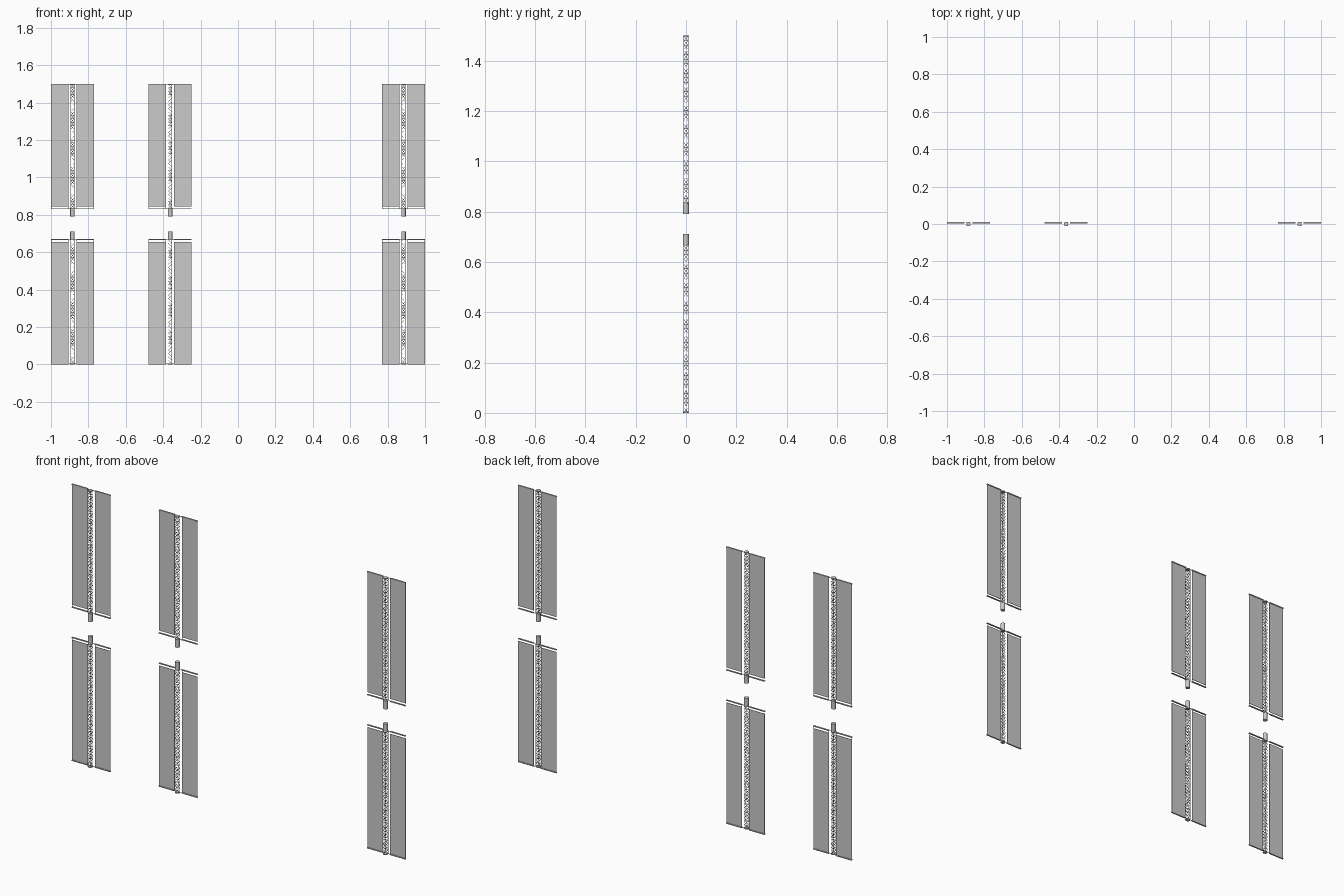
import bpy, math
from mathutils import Vector

if "Cube" in bpy.data.objects:
    bpy.data.objects.remove(bpy.data.objects["Cube"])

HALF, GAP = 0.115, 0.022          # wing half width, half gap beside the mast
LENGTH = 0.71                     # root of canister to tip bar
BAR_Y = 0.008
MAST_Z0, MAST_Z1, BAYS, R = 0.045, 0.707, 36, 0.009


def box(name, x0, x1, y0, y1, z0, z1):
    bpy.ops.mesh.primitive_cube_add(size=1)
    ob = bpy.context.object
    ob.name = name
    ob.location = ((x0 + x1) / 2, (y0 + y1) / 2, (z0 + z1) / 2)
    ob.scale = (x1 - x0, y1 - y0, z1 - z0)
    bpy.ops.object.transform_apply(location=True, scale=True)
    return ob


def cylinder(name, r, z0, z1):
    bpy.ops.mesh.primitive_cylinder_add(vertices=16, radius=r, depth=z1 - z0,
                                        location=(0, 0, (z0 + z1) / 2))
    ob = bpy.context.object
    ob.name = name
    bpy.ops.object.transform_apply(location=True)
    bpy.ops.object.shade_smooth_by_angle()
    return ob


def wires(name, paths, radius):
    cu = bpy.data.curves.new(name, 'CURVE')
    cu.dimensions = '3D'
    cu.bevel_depth = radius
    cu.bevel_resolution = 0
    for pts, closed in paths:
        sp = cu.splines.new('POLY')
        sp.points.add(len(pts) - 1)
        for p, co in zip(sp.points, pts):
            p.co = (*co, 1)
        sp.use_cyclic_u = closed
    ob = bpy.data.objects.new(name, cu)
    bpy.context.collection.objects.link(ob)
    bpy.ops.object.select_all(action='DESELECT')
    ob.select_set(True)
    bpy.context.view_layer.objects.active = ob
    bpy.ops.object.convert(target='MESH')
    return bpy.context.object


parts = []

# Deployment canister and tip cap
parts.append(cylinder("mast_canister", 0.012, 0, 0.045))
parts.append(cylinder("mast_tip_cap", 0.012, 0.705, LENGTH))

# Blankets with their root and tip bars, one set each side
for side, s in (("left", -1), ("right", 1)):
    x0, x1 = sorted((s * GAP, s * HALF))
    parts.append(box(f"{side}_blanket", x0, x1, BAR_Y - 0.001, BAR_Y + 0.001, 0.055, 0.706))
    parts.append(box(f"{side}_root_bar", x0, x1, 0.004, 0.012, 0.040, 0.044))
    parts.append(box(f"{side}_tip_bar", x0, x1, 0.004, 0.012, 0.705, LENGTH))
    # Tension wires from root bar to blanket
    parts.append(wires(f"{side}_tension_wires",
                       [([(x, BAR_Y, 0.043), (x, BAR_Y, 0.057)], False)
                        for x in (x0 + 0.001, x1 - 0.001)], 0.0007))

# Thin struts joining the bars to the mast
for name, z in (("root_strut", 0.042), ("tip_strut", 0.7075)):
    parts.append(box(name, -GAP, GAP, 0.007, 0.009, z - 0.001, z + 0.001))

# Lattice mast: longerons, square battens and crossed diagonals
corner = [(-R, -R), (R, -R), (R, R), (-R, R)]
step = (MAST_Z1 - MAST_Z0) / BAYS
paths = [([(x, y, MAST_Z0), (x, y, MAST_Z1)], False) for x, y in corner]
for i in range(BAYS + 1):
    z = MAST_Z0 + i * step
    paths.append(([(x, y, z) for x, y in corner], True))
    if i < BAYS:
        for k in range(4):
            a, b = corner[k], corner[(k + 1) % 4]
            paths.append(([(*a, z), (*b, z + step)], False))
            paths.append(([(*b, z), (*a, z + step)], False))
parts.append(wires("lattice_mast", paths, 0.0006))

# Six wings: three stations, upper ones upright and lower ones turned over
for sx, x in (("outer_left", -0.885), ("inner_left", -0.363), ("outer_right", 0.885)):
    for level, z, turn in (("upper", 0.79, 0), ("lower", 0.71, math.pi)):
        for p in parts:
            ob = bpy.data.objects.new(f"{sx}_{level}_{p.name}", p.data)
            ob.location = (x, 0, z)
            ob.rotation_euler = (0, turn, 0)
            for m in p.modifiers:
                if m.type == 'NODES':
                    n = ob.modifiers.new(m.name, 'NODES')
                    n.node_group = m.node_group
            bpy.context.collection.objects.link(ob)
for p in parts:
    bpy.data.objects.remove(p)
